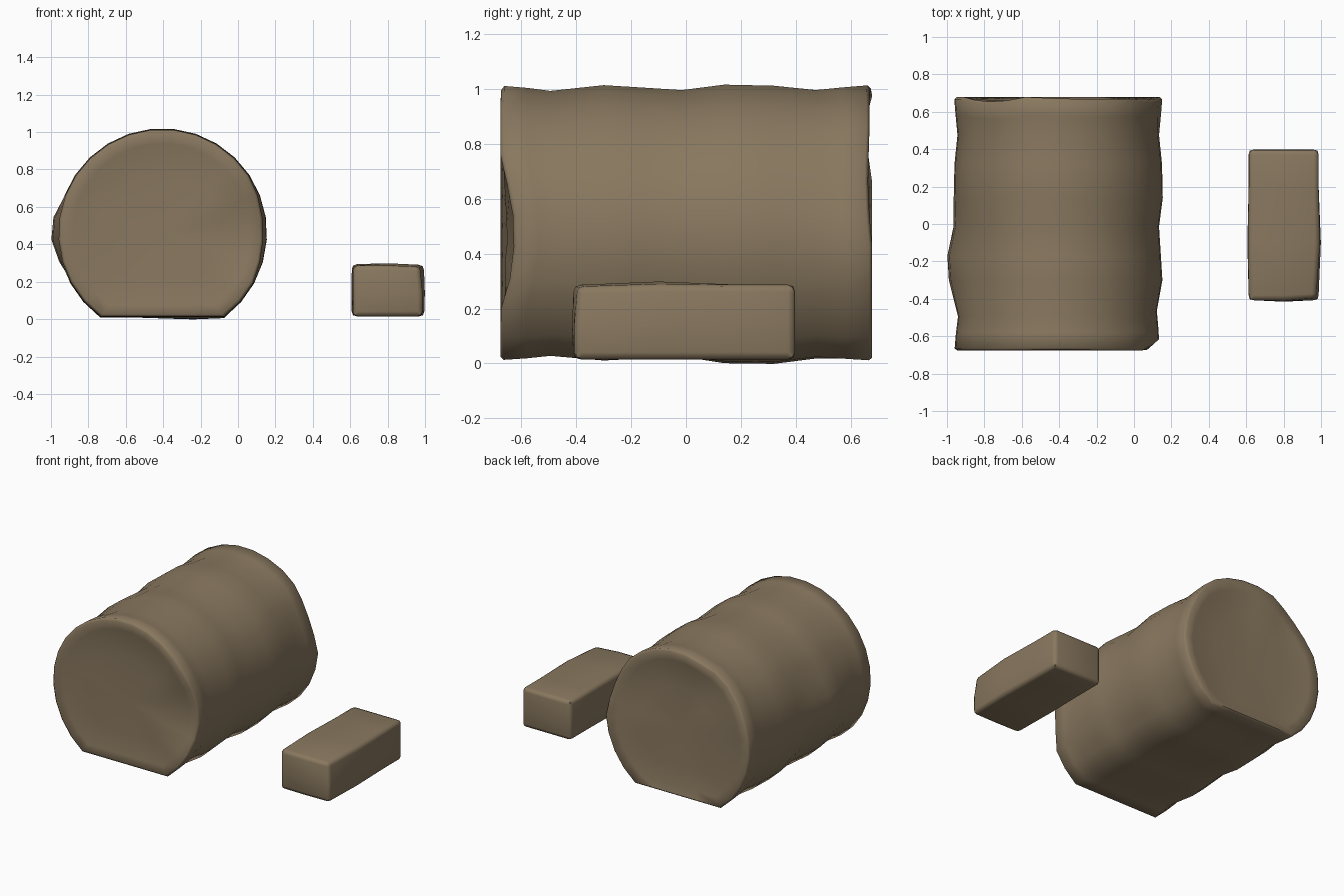
import bpy, bmesh, math
from mathutils import Vector

cube = bpy.data.objects.get("Cube")
if cube:
    bpy.data.objects.remove(cube, do_unlink=True)

tan = bpy.data.materials.new("dusty tan")
tan.use_nodes = True
colour = (0.25, 0.188, 0.115, 1)
tan.diffuse_color = colour
shader = tan.node_tree.nodes["Principled BSDF"]
shader.inputs["Base Color"].default_value = colour
shader.inputs["Roughness"].default_value = 0.9


def dent(bm, dents):
    """Push vertices near each point along a vector, fading with distance."""
    for v in bm.verts:
        shift = Vector()
        for point, reach, push in dents:
            d = (v.co - Vector(point)).length / reach
            if d < 1:
                shift += Vector(push) * (1 - d * d)
        v.co += shift


def finish(bm, name, angle):
    bmesh.ops.recalc_face_normals(bm, faces=bm.faces)
    mesh = bpy.data.meshes.new(name)
    bm.to_mesh(mesh)
    bm.free()
    obj = bpy.data.objects.new(name, mesh)
    bpy.context.collection.objects.link(obj)
    mesh.materials.append(tan)
    bpy.ops.object.select_all(action="DESELECT")
    obj.select_set(True)
    bpy.context.view_layer.objects.active = obj
    bpy.ops.object.shade_smooth_by_angle(angle=math.radians(angle))
    return obj


# Barrel: rings swept along y, flattened underneath, with dished caps
CX, CZ, SIDES = -0.405, 0.46, 24
FLAT = math.acos(0.805)
profile = [(-0.655, 0.0), (-0.66, 0.3), (-0.666, 0.48), (-0.677, 0.54),
           (-0.665, 0.555), (-0.58, 0.548), (-0.495, 0.537), (-0.3, 0.558),
           (-0.17, 0.55), (-0.015, 0.54), (0.14, 0.56), (0.32, 0.556),
           (0.475, 0.54), (0.58, 0.55), (0.667, 0.557), (0.679, 0.545),
           (0.667, 0.48), (0.66, 0.3), (0.655, 0.0)]
# Angles run round the round part, then across the flat part
angles = [-math.pi / 2 + FLAT + i * (2 * math.pi - 2 * FLAT) / (SIDES - 1)
          for i in range(SIDES)]
bm = bmesh.new()
rings = []
for y, r in profile:
    if r == 0:
        rings.append([bm.verts.new((CX, y, CZ))])
        continue
    ring = [bm.verts.new((CX + r * math.cos(a), y, CZ + r * math.sin(a))) for a in angles]
    left, right = ring[-1].co, ring[0].co
    ring += [bm.verts.new(left.lerp(right, t / 4)) for t in (1, 2, 3)]
    rings.append(ring)
for a, b in zip(rings, rings[1:]):
    n = max(len(a), len(b))
    for i in range(n):
        j = (i + 1) % n
        corners = [a[i % len(a)], a[j % len(a)], b[j % len(b)], b[i % len(b)]]
        bm.faces.new(list(dict.fromkeys(corners)))
dent(bm, [
    ((-0.96, -0.17, 0.46), 0.22, (-0.045, 0, 0)),     # bulge on the right flank
    ((0.15, -0.67, 0.46), 0.28, (-0.015, 0.05, 0)),   # pushed front rim
    ((0.10, 0.67, 0.68), 0.25, (-0.025, -0.015, 0)),  # pushed back rim
    ((-0.78, 0.67, 0.87), 0.22, (0.01, -0.025, 0.01)),
    ((-0.30, 0.67, 0.75), 0.35, (0, -0.02, 0)),       # cap hollows
    ((-0.40, -0.67, 0.70), 0.35, (0, 0.012, 0)),
    ((-0.25, 0.30, 0.01), 0.25, (0, 0, -0.014)),      # sagging underside
])
finish(bm, "barrel", 60)

# Block: a worn brick with softened edges and faintly swollen sides
bm = bmesh.new()
bmesh.ops.create_cube(bm, size=1)
for v in bm.verts:
    v.co = Vector((0.8 + v.co.x * 0.374, -0.005 + v.co.y * 0.805, 0.151 + v.co.z * 0.272))
bmesh.ops.bevel(bm, geom=bm.edges[:], offset=0.026, segments=2, profile=0.6, affect="EDGES")
for centre, normal in (((0.8, 0, 0), (1, 0, 0)), ((0, -0.1, 0), (0, 1, 0)),
                       ((0, 0.2, 0), (0, 1, 0)), ((0, 0, 0.14), (0, 0, 1))):
    bmesh.ops.bisect_plane(bm, geom=bm.verts[:] + bm.edges[:] + bm.faces[:],
                           plane_co=centre, plane_no=normal)
dent(bm, [
    ((0.78, -0.13, 0.29), 0.22, (0, 0, 0.012)),
    ((0.99, -0.1, 0.14), 0.2, (0.012, 0, 0)),
    ((0.61, -0.1, 0.14), 0.2, (-0.007, 0, 0)),
    ((0.8, -0.41, 0.14), 0.15, (0, -0.008, 0)),
    ((0.98, -0.4, 0.28), 0.12, (-0.012, 0.01, -0.006)),
])
finish(bm, "worn_block", 60)
